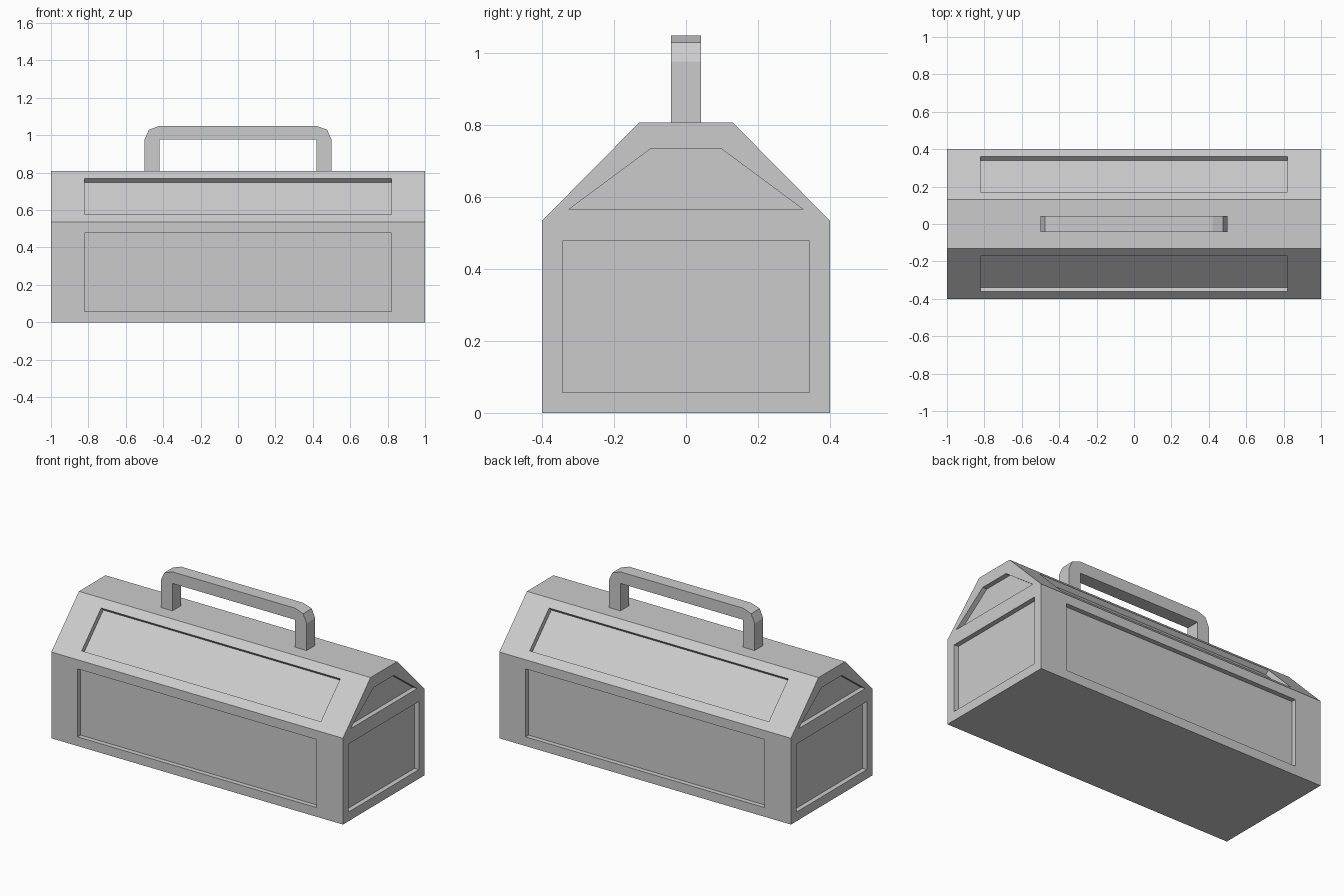
import bpy
import bmesh
from mathutils import Vector

if "Cube" in bpy.data.objects:
    bpy.data.objects.remove(bpy.data.objects["Cube"])


def finish(bm, name):
    bmesh.ops.recalc_face_normals(bm, faces=bm.faces)
    mesh = bpy.data.meshes.new(name)
    bm.to_mesh(mesh)
    bm.free()
    obj = bpy.data.objects.new(name, mesh)
    bpy.context.collection.objects.link(obj)
    return obj


def prism(bm, points, axis):
    """Extrude a closed outline of 3D points along the axis vector."""
    face = bm.faces.new([bm.verts.new(p) for p in points])
    ext = bmesh.ops.extrude_face_region(bm, geom=[face])
    verts = [g for g in ext["geom"] if isinstance(g, bmesh.types.BMVert)]
    bmesh.ops.translate(bm, verts=verts, vec=axis)
    bmesh.ops.recalc_face_normals(bm, faces=bm.faces)


# Box body: gabled profile pulled along x
bm = bmesh.new()
half = [(0.4, 0), (0.4, 0.535), (0.13, 0.808)]
outline = half + [(-y, z) for y, z in reversed(half)]
prism(bm, [(-1, y, z) for y, z in outline], Vector((2, 0, 0)))

# Split each end into a rectangle and a gable
for side in (-1, 1):
    eaves = [v for v in bm.verts if abs(v.co.z - 0.535) < 1e-4 and v.co.x * side > 0]
    bmesh.ops.connect_verts(bm, verts=eaves)
bm.normal_update()

# Recessed panels on every face except the flat top and bottom
panels = [f for f in bm.faces if abs(f.normal.z) < 0.9]
bmesh.ops.inset_individual(bm, faces=panels, thickness=0.08, depth=0)
for f in panels:
    if abs(f.normal.x) < 0.5:
        for v in f.verts:
            v.co.x = 0.82 if v.co.x > 0 else -0.82
bm.normal_update()
for f in bmesh.ops.extrude_discrete_faces(bm, faces=panels)["faces"]:
    f.normal_update()
    bmesh.ops.translate(bm, verts=list(f.verts), vec=f.normal * -0.03)
finish(bm, "toolbox_body")

# Carry handle: chamfered arch profile pulled along y
bm = bmesh.new()
outer = [(0.5, 0.80), (0.5, 0.977), (0.476, 1.03), (0.42, 1.05)]
inner = [(-0.42, 0.80), (-0.42, 0.978), (0.42, 0.978), (0.42, 0.80)]
arch = outer + [(-x, z) for x, z in reversed(outer)] + inner
prism(bm, [(x, -0.042, z) for x, z in arch], Vector((0, 0.084, 0)))
finish(bm, "carry_handle")
